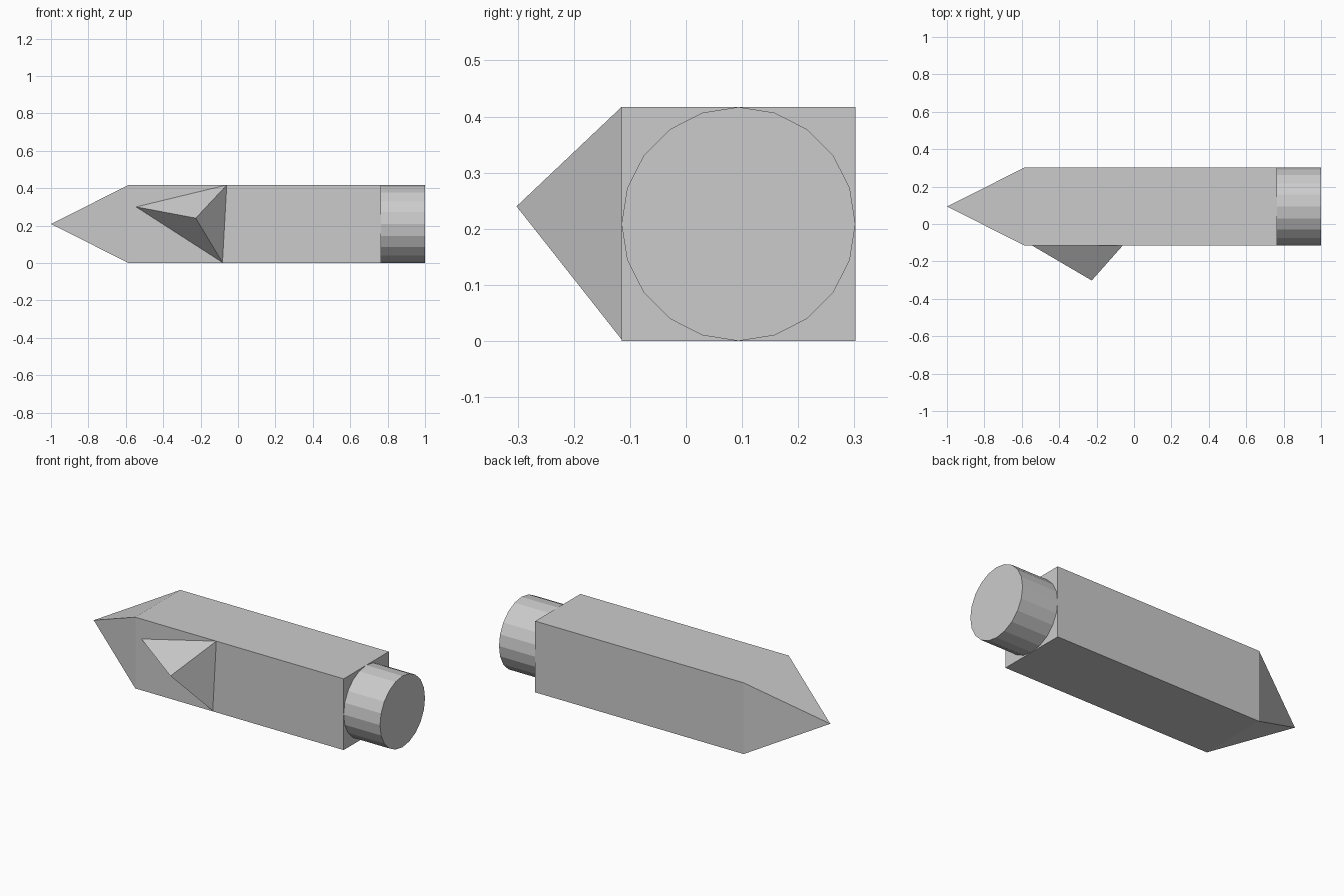
import bpy
import bmesh
from math import pi
from mathutils import Matrix, Vector

cube = bpy.data.objects.get("Cube")
if cube:
    bpy.data.objects.remove(cube, do_unlink=True)

# Shared dimensions
HALF = 0.2085
CENTRE_Y = 0.0935
FRONT_Y = CENTRE_Y - HALF
TIP_X, SHOULDER_X, BACK_X, END_X = -1.0, -0.585, 0.765, 1.0

grey = bpy.data.materials.new("plain grey")
grey.use_nodes = True
grey.diffuse_color = (0.6, 0.6, 0.6, 1)
grey.node_tree.nodes["Principled BSDF"].inputs["Base Color"].default_value = grey.diffuse_color


def add_object(name, bm):
    bmesh.ops.recalc_face_normals(bm, faces=bm.faces)
    mesh = bpy.data.meshes.new(name)
    bm.to_mesh(mesh)
    bm.free()
    mesh.materials.append(grey)
    obj = bpy.data.objects.new(name, mesh)
    bpy.context.collection.objects.link(obj)
    return obj


def pyramid_onto(bm, ring, apex):
    """Join a ring of vertices to a single point."""
    tip = bm.verts.new(apex)
    for a, b in zip(ring, ring[1:] + ring[:1]):
        bm.faces.new((a, b, tip))


# Square shaft with a pointed end
bm = bmesh.new()
corners = [(-1, -1), (1, -1), (1, 1), (-1, 1)]
rings = [[bm.verts.new((x, CENTRE_Y + HALF * u, HALF + HALF * v)) for u, v in corners]
         for x in (SHOULDER_X, BACK_X)]
for i in range(4):
    j = (i + 1) % 4
    bm.faces.new((rings[0][i], rings[0][j], rings[1][j], rings[1][i]))
bm.faces.new(rings[1])
pyramid_onto(bm, rings[0], (TIP_X, CENTRE_Y, HALF))
add_object("pointed_shaft", bm)

# Round end cap, twenty flat sides
bm = bmesh.new()
bmesh.ops.create_cone(bm, cap_ends=True, segments=20, radius1=HALF, radius2=HALF,
                      depth=END_X - BACK_X,
                      matrix=Matrix.Translation(((BACK_X + END_X) / 2, CENTRE_Y, HALF))
                      @ Matrix.Rotation(pi / 2, 4, "Y"))
add_object("round_end", bm)

# Three-sided spike on the front
bm = bmesh.new()
base = [bm.verts.new(Vector((x, FRONT_Y, z)))
        for x, z in ((-0.545, 0.3), (-0.06, 0.417), (-0.083, 0.003))]
bm.faces.new(base)
pyramid_onto(bm, base, (-0.226, -0.302, 0.24))
add_object("side_spike", bm)
